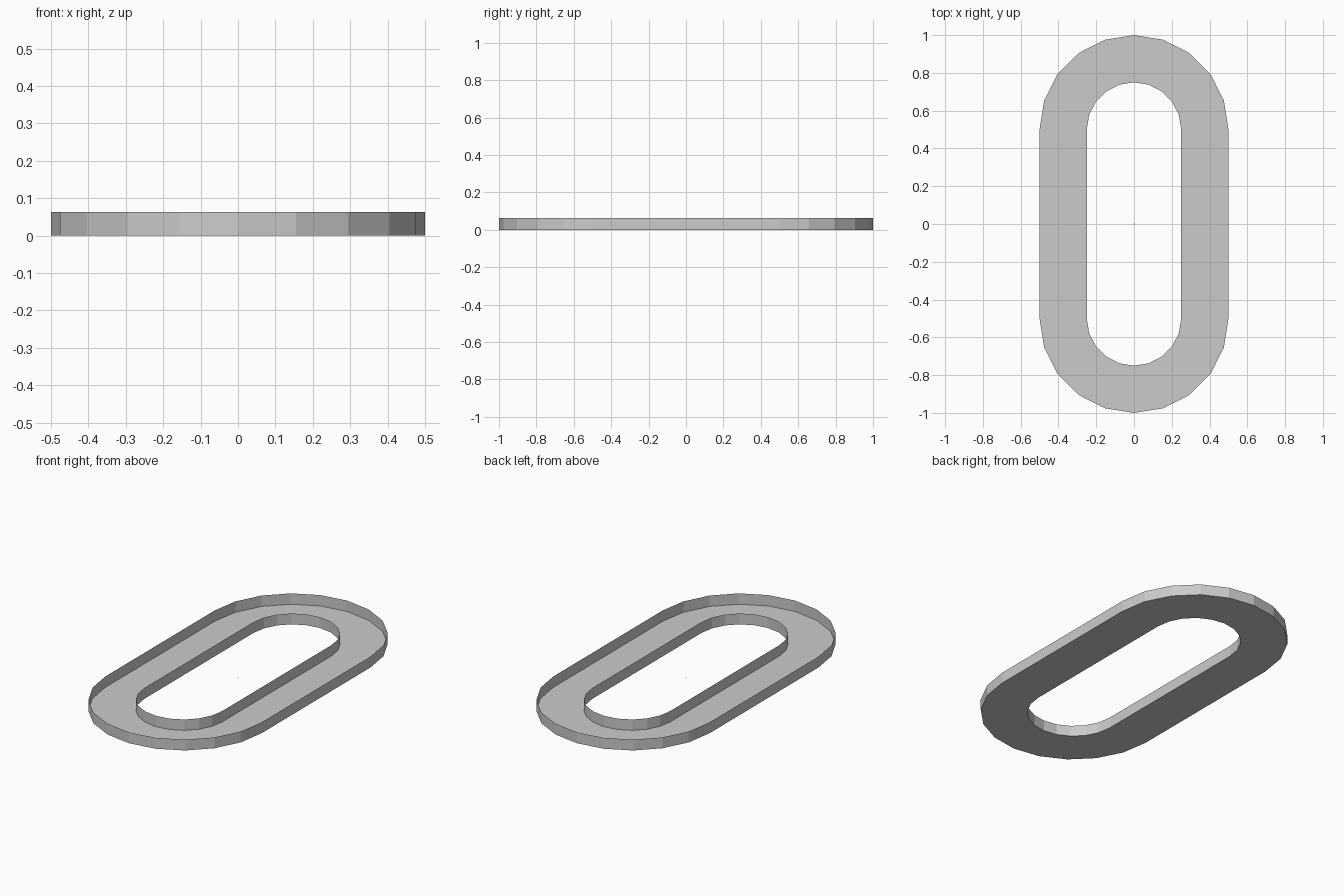
import bpy, bmesh, math

if "Cube" in bpy.data.objects:
    bpy.data.objects.remove(bpy.data.objects["Cube"])

HEIGHT = 0.063
SEGS = 10  # facets per rounded end


def stadium(radius, z):
    """Outline with two half-circle ends centred at y = +0.5 and -0.5."""
    pts = []
    for start, cy in ((0, 0.5), (math.pi, -0.5)):
        for i in range(SEGS + 1):
            a = start + math.pi * i / SEGS
            pts.append((radius * math.cos(a), cy + radius * math.sin(a), z))
    return pts


def add_object(name, bm):
    mesh = bpy.data.meshes.new(name)
    bm.to_mesh(mesh)
    bm.free()
    bpy.context.collection.objects.link(bpy.data.objects.new(name, mesh))


# Open-topped channel: outer wall, floor, inner wall as one sheet
bm = bmesh.new()
loops = [[bm.verts.new(p) for p in stadium(r, z)]
         for r, z in ((0.5, HEIGHT), (0.5, 0), (0.25, 0), (0.25, HEIGHT))]
for a, b in zip(loops, loops[1:]):
    for i in range(len(a)):
        j = (i + 1) % len(a)
        bm.faces.new((a[i], b[i], b[j], a[j]))
add_object("oval_channel", bm)

# Tiny speck at the centre
bm = bmesh.new()
bmesh.ops.create_grid(bm, x_segments=1, y_segments=1, size=0.002)
add_object("centre_speck", bm)
